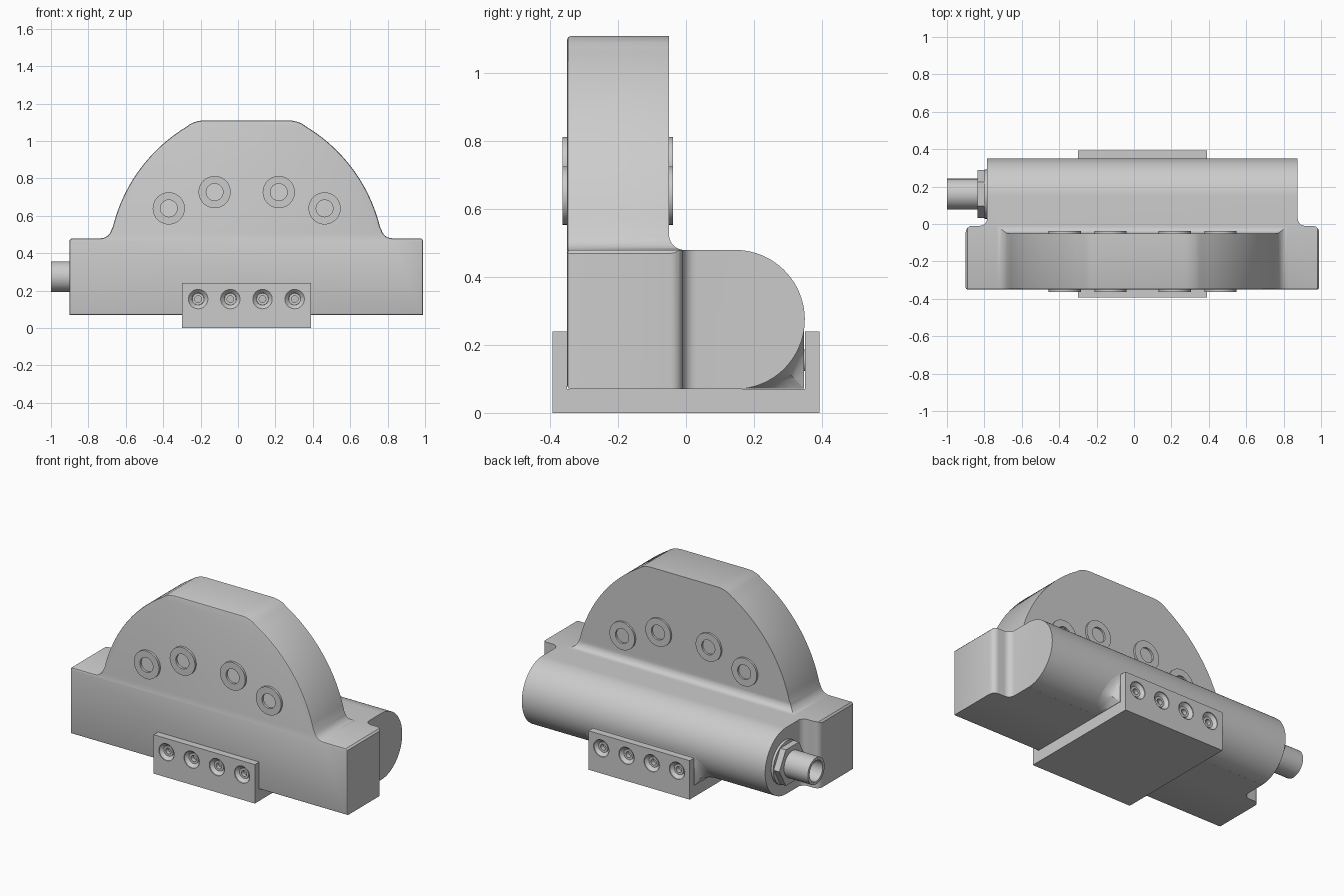
import bpy, bmesh
from math import sin, cos, pi, radians, sqrt

if "Cube" in bpy.data.objects:
    bpy.data.objects.remove(bpy.data.objects["Cube"])

MID = 0.045  # x of the housing's symmetry plane


def arc(cx, cy, r, a0, a1, n):
    angles = [radians(a0 + (a1 - a0) * i / n) for i in range(n + 1)]
    return [(cx + r * cos(a), cy + r * sin(a)) for a in angles]


def mirrored(pts):
    return pts + [(2 * MID - x, y) for x, y in reversed(pts)]


def place(axis, a, b, t):
    return {'x': (t, a, b), 'y': (a, t, b), 'z': (a, b, t)}[axis]


def finish(name, bm):
    bmesh.ops.recalc_face_normals(bm, faces=bm.faces)
    me = bpy.data.meshes.new(name)
    bm.to_mesh(me)
    bm.free()
    ob = bpy.data.objects.new(name, me)
    bpy.context.collection.objects.link(ob)
    return ob


def prism(name, pts, axis, lo, hi, bevel=0):
    bm = bmesh.new()
    a = [bm.verts.new(place(axis, *p, lo)) for p in pts]
    b = [bm.verts.new(place(axis, *p, hi)) for p in pts]
    cap = bm.faces.new(a)
    bm.faces.new(b[::-1])
    n = len(pts)
    for i in range(n):
        j = (i + 1) % n
        bm.faces.new((a[i], b[i], b[j], a[j]))
    bmesh.ops.recalc_face_normals(bm, faces=bm.faces)
    if bevel:
        bmesh.ops.bevel(bm, geom=list(cap.edges), offset=bevel, segments=2,
                        profile=0.5, affect='EDGES')
    return finish(name, bm)


def lathe(name, profile, axis, ca, cb, sign=1, n=40):
    """Spin a closed (radius, distance) profile about an axis through (ca, cb)."""
    bm = bmesh.new()
    rings = []
    for i in range(n):
        w = 2 * pi * i / n
        rings.append([bm.verts.new(place(axis, ca + r * cos(w), cb + r * sin(w), sign * t))
                      for r, t in profile])
    m = len(profile)
    for i in range(n):
        p, q = rings[i], rings[(i + 1) % n]
        for k in range(m):
            l = (k + 1) % m
            if profile[k][0] or profile[l][0]:
                bm.faces.new((p[k], p[l], q[l], q[k]))
    bmesh.ops.remove_doubles(bm, verts=bm.verts, dist=1e-5)
    return finish(name, bm)


def ring(r0, r1, t0, t1):
    return [(r0, t0), (r1, t0), (r1, t1), (r0, t1)]


def boolean(ob, cutter, op):
    mod = ob.modifiers.new("cut", 'BOOLEAN')
    mod.operation, mod.solver, mod.object = op, 'EXACT', cutter
    bpy.context.view_layer.objects.active = ob
    bpy.ops.object.modifier_apply(modifier=mod.name)
    bpy.data.objects.remove(cutter)


# Housing: intersection of its front, side and plan outlines
front = mirrored([(-0.9, 0.07), (-0.9, 0.47), (-0.89, 0.48)]
                 + arc(-0.735, 0.54, 0.06, -90, -14, 6)
                 + arc(0.172, 0.335, 0.866, 166.3, 121, 20)
                 + arc(-0.18, 0.95, 0.16, 118, 90, 6))
side = ([(-0.5, 0), (-0.5, 1.3), (-0.05, 1.3)]
        + arc(-0.005, 0.525, 0.045, 180, 270, 8)
        + arc(0.145, 0.275, 0.205, 90, -88, 40) + [(0.12, 0)])
plan = mirrored([(-0.95, -0.5), (-0.95, -0.05)]
                + arc(-0.865, -0.045, 0.035, 180, 90, 6)
                + arc(-0.825, 0.03, 0.04, -90, 0, 6) + [(-0.785, 0.5)])
housing = prism("housing", front, 'y', -0.35, 0.45, 0.01)
boolean(housing, prism("side_cutter", side, 'x', -1.1, 1.1), 'INTERSECT')
boolean(housing, prism("plan_cutter", plan, 'z', -0.1, 1.3), 'INTERSECT')

# Square foot under the round back, flaring into the cylinder at both ends
stations = []
for i in range(9):
    s = i / 8
    stations.append((-0.4 + 0.1 * s, 1 - sqrt(1 - s * s)))
bm = bmesh.new()
rows = []
for x, t in mirrored(stations):
    row = [bm.verts.new((x, 0.145, 0.275))]
    for k in range(17):
        w = pi / 2 * k / 16
        c, d = cos(w), sin(w)
        r = 0.203 * ((1 - t) + t / max(c, d))
        row.append(bm.verts.new((x, 0.145 + r * c, 0.275 - r * d)))
    rows.append(row)
for p, q in zip(rows, rows[1:]):
    for k in range(18):
        l = (k + 1) % 18
        bm.faces.new((p[k], p[l], q[l], q[k]))
bm.faces.new(rows[0])
bm.faces.new(rows[-1])
finish("rear_foot", bm)

# Mounting clamp with countersunk screws on both walls
clamp = prism("clamp", [(-0.393, 0), (0.393, 0), (0.393, 0.24), (0.35, 0.24), (0.35, 0.07),
                        (-0.35, 0.07), (-0.35, 0.24), (-0.393, 0.24)], 'x', -0.3, 0.39)
sink = [(0, 0.41), (0.052, 0.41), (0.052, 0.388), (0.032, 0.368), (0.032, 0.34), (0, 0.34)]
for sign in (-1, 1):
    for i in range(4):
        x = -0.213 + 0.172 * i
        boolean(clamp, lathe("sink_cutter", sink, 'y', x, 0.155, sign, 32), 'DIFFERENCE')
        lathe("clamp_screw", ring(0.018, 0.0315, 0.345, 0.374), 'y', x, 0.155, sign, 32)

# Raised washers on both faces of the upper plate
for x, z in ((-0.37, 0.64), (-0.125, 0.727), (0.218, 0.727), (0.463, 0.64)):
    lathe("front_washer", ring(0.045, 0.086, -0.364, -0.345), 'y', x, z)
    lathe("back_washer", ring(0.045, 0.086, -0.055, -0.038), 'y', x, z)

# Cable connector on the left end
lathe("connector_flange", ring(0, 0.132, -0.8, -0.78), 'x', 0.16, 0.275)
lathe("connector_nut", ring(0, 0.128, -0.838, -0.8), 'x', 0.16, 0.275, 1, 6)
lathe("connector_socket", [(0, -0.83), (0.082, -0.83), (0.082, -1.0), (0.064, -1.0),
                           (0.064, -0.9), (0, -0.9)], 'x', 0.16, 0.275)
prism("connector_key", [(0.147, 0.32), (0.173, 0.32), (0.173, 0.342), (0.147, 0.342)],
      'x', -0.985, -0.89)

# Smooth curves, keep hard edges
bpy.ops.object.select_all(action='DESELECT')
for ob in bpy.context.scene.objects:
    ob.select_set(True)
bpy.context.view_layer.objects.active = housing
bpy.ops.object.shade_smooth_by_angle(angle=radians(28))
